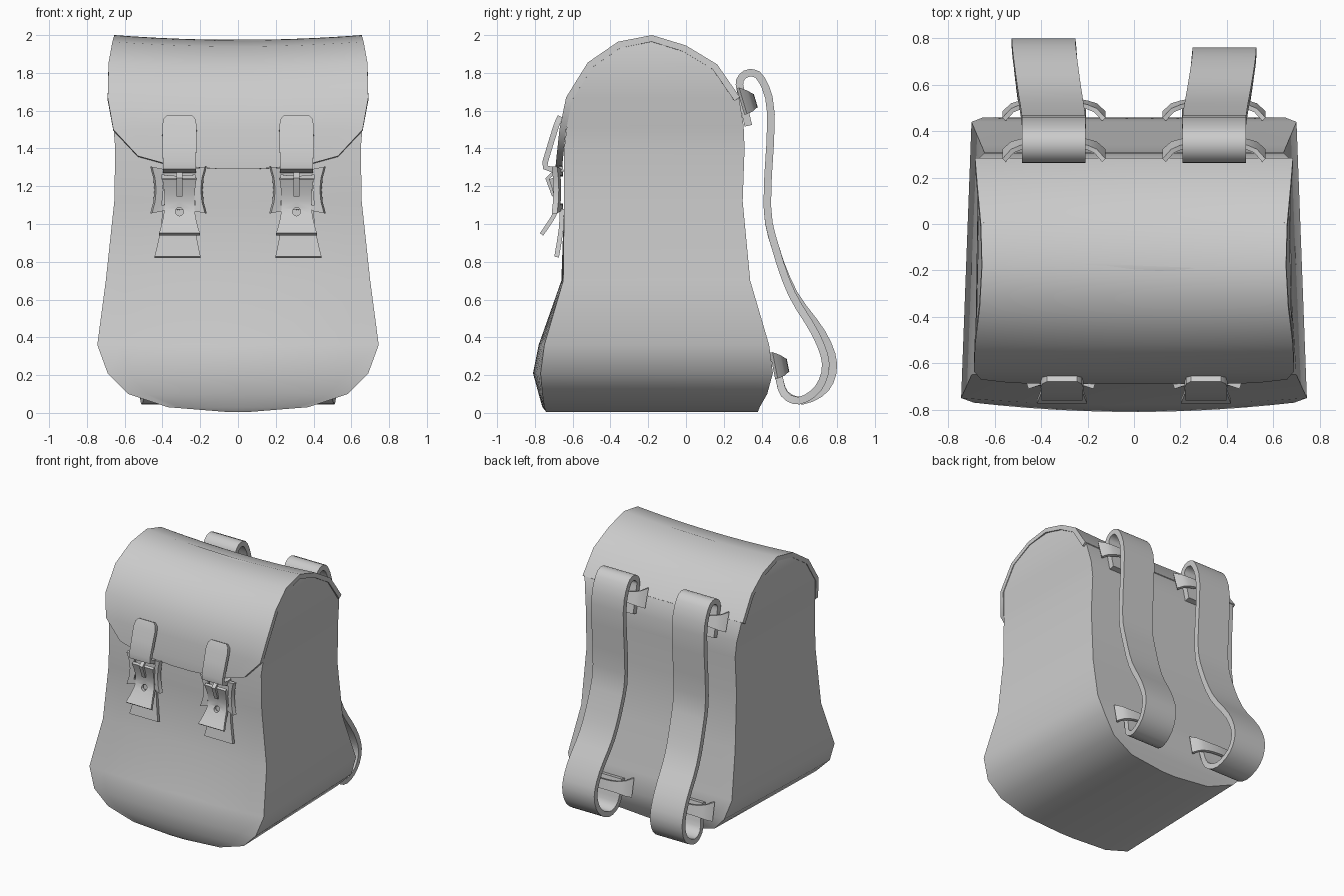
import bpy, bmesh, math
from mathutils import Vector

cube = bpy.data.objects.get("Cube")
if cube:
    bpy.data.objects.remove(cube, do_unlink=True)

canvas = bpy.data.materials.new("plain grey canvas")
canvas.use_nodes = True
GREY = (0.6, 0.6, 0.6, 1)
canvas.diffuse_color = GREY
canvas.node_tree.nodes["Principled BSDF"].inputs["Base Color"].default_value = GREY


def finish(name, bm, thickness=0, offset=0, angle=35):
    """Turn a bmesh into a shaded object, thickened if it is a sheet."""
    bmesh.ops.recalc_face_normals(bm, faces=bm.faces)
    mesh = bpy.data.meshes.new(name)
    bm.to_mesh(mesh)
    bm.free()
    obj = bpy.data.objects.new(name, mesh)
    bpy.context.collection.objects.link(obj)
    mesh.materials.append(canvas)
    bpy.ops.object.select_all(action='DESELECT')
    obj.select_set(True)
    bpy.context.view_layer.objects.active = obj
    if thickness:
        mod = obj.modifiers.new("thickness", 'SOLIDIFY')
        mod.thickness, mod.offset = thickness, offset
        bpy.ops.object.modifier_apply(modifier=mod.name)
    bpy.ops.object.shade_smooth_by_angle(angle=math.radians(angle))
    return obj


def loft(rows, closed=False):
    """Join rows of points with quads; closed rows also get end caps."""
    bm = bmesh.new()
    grid = [[bm.verts.new(p) for p in row] for row in rows]
    n = len(grid[0])
    for a, b in zip(grid, grid[1:]):
        for i in range(n if closed else n - 1):
            j = (i + 1) % n
            bm.faces.new((a[i], a[j], b[j], b[i]))
    if closed:
        bm.faces.new(grid[0])
        bm.faces.new(grid[-1])
    return bm


def ribbon(name, path, thickness):
    """Strip through (x, y, z, half width) stations, with its width along x."""
    rows = [[(x - w, y, z), (x, y, z), (x + w, y, z)] for x, y, z, w in path]
    return finish(name, loft(rows), thickness)


def smooth_path(points, steps=3):
    """Catmull-Rom resampling of a few control stations."""
    pts = [Vector(p) for p in points]
    pts = [2 * pts[0] - pts[1]] + pts + [2 * pts[-1] - pts[-2]]
    out = []
    for a, b, c, d in zip(pts, pts[1:], pts[2:], pts[3:]):
        for k in range(steps):
            t = k / steps
            out.append(0.5 * (2 * b + (c - a) * t + (2 * a - 5 * b + 4 * c - d) * t ** 2
                              + (3 * b - a - 3 * c + d) * t ** 3))
    return out + [pts[-2]]


US = [i / 6 - 1 for i in range(13)]

# Bag body: (height, half width, front y, back y, front bulge)
SECTIONS = [(0.005, 0.06, -0.74, 0.38, 0), (0.03, 0.37, -0.75, 0.39, 0.01),
            (0.10, 0.58, -0.76, 0.43, 0.02), (0.21, 0.69, -0.77, 0.46, 0.04),
            (0.36, 0.745, -0.75, 0.44, 0.03), (0.70, 0.70, -0.65, 0.34, 0.01),
            (1.12, 0.655, -0.645, 0.30, 0), (1.40, 0.65, -0.645, 0.31, 0),
            (1.52, 0.66, -0.63, 0.305, 0), (1.67, 0.685, -0.60, 0.28, 0),
            (1.84, 0.68, -0.49, 0.16, 0), (1.945, 0.66, -0.35, 0, 0),
            (1.985, 0.65, -0.20, -0.16, 0)]
rings = []
for z, w, front, back, bulge in SECTIONS:
    taper = 0.94 if z < 0.8 else 0.98
    sag = 0.025 * max(0, min(1, (z - 1.5) / 0.45))
    ring = [(u * w, front - bulge * (1 - u * u), z - sag * (1 - u * u)) for u in US]
    ring += [(u * w * taper, back, z - sag * (1 - u * u)) for u in reversed(US)]
    rings.append(ring)
finish("bag_body", loft(rings, closed=True))

# Flap: (half width, y, z) from the rounded front hem over the top to the back
FLAP = [(0.08, -0.69, 1.29), (0.35, -0.69, 1.31), (0.53, -0.685, 1.36),
        (0.66, -0.67, 1.50), (0.69, -0.635, 1.67), (0.685, -0.52, 1.855),
        (0.665, -0.36, 1.965), (0.655, -0.18, 2.0), (0.66, 0, 1.945),
        (0.675, 0.165, 1.845), (0.685, 0.285, 1.672)]
rows = []
for w, y, z in FLAP:
    sag = 0.025 * max(0, min(1, (z - 1.5) / 0.45))
    rows.append([(u * w, y, z - sag * (1 - u * u)) for u in US])
flap_bm = loft(rows)
bmesh.ops.recalc_face_normals(flap_bm, faces=flap_bm.faces)
outward = sum((f.normal.z for f in flap_bm.faces)) > 0
finish("flap", flap_bm, 0.035, -1 if outward else 1)


def clasp(name, x, y, z, tilt):
    """Arched cross bar with flared ends, holding a strap to the back."""
    rows = []
    for u in US:
        half = 0.035 + 0.035 * abs(u) ** 3
        arch = 0.065 * (1 - u * u) ** 0.5
        rows.append([(x + 0.215 * u, y + arch - s * half * tilt, z + s * half) for s in (-1, 1)])
    finish(name, loft(rows), 0.02)


def frame(name, x, y, z):
    """Square buckle frame with pinched sides."""
    loops = []
    for size, pinch in ((0.145, 0.022), (0.095, 0.01)):
        loop = []
        for k in range(4):
            a = k * math.pi / 2
            for t in (-1, -0.5, 0, 0.5):
                r = size - pinch * (1 - t * t)
                px, pz = r * math.cos(a) - t * size * math.sin(a), r * math.sin(a) + t * size * math.cos(a)
                loop.append((x + px, y - 1.5 * px * px, z + 0.85 * pz))
        loops.append(loop + loop[:1])
    bm = loft(loops)
    bmesh.ops.remove_doubles(bm, verts=bm.verts, dist=0.0005)
    finish(name, bm, 0.03)


for side, s in (("left", 1), ("right", -1)):
    # Shoulder strap, hanging a little further out on the right
    reach = 0.0 if s > 0 else 0.04
    path = [(0.345, 0.33, 1.52), (0.345, 0.295, 1.68), (0.345, 0.285, 1.76), (0.345, 0.335, 1.80),
            (0.345, 0.40, 1.765), (0.345, 0.45, 1.58), (0.345, 0.43, 1.10), (0.35, 0.475, 0.87),
            (0.365, 0.56, 0.63), (0.385, 0.685, 0.42), (0.39, 0.74, 0.26), (0.385, 0.70, 0.13),
            (0.375, 0.60, 0.065), (0.36, 0.52, 0.10), (0.345, 0.49, 0.20), (0.345, 0.47, 0.30)]
    stations = [(s * x, y + reach * max(0, min(1, (y - 0.5) / 0.2)), z, 0.137) for x, y, z in path]
    ribbon(side + "_shoulder_strap", smooth_path(stations), 0.04)
    clasp(side + "_upper_clasp", s * 0.345, 0.295, 1.65, 0.3)
    clasp(side + "_lower_clasp", s * 0.345, 0.465, 0.25, 0.2)

    # Closing tab on the flap, rounded at the top and folded under at the hem
    x = s * 0.31
    tab = [(x, -0.665, 1.57, 0.065), (x, -0.675, 1.55, 0.085), (x, -0.69, 1.51, 0.092),
           (x, -0.715, 1.43, 0.09), (x, -0.745, 1.33, 0.088), (x, -0.745, 1.30, 0.088),
           (x, -0.70, 1.285, 0.088), (x, -0.65, 1.29, 0.085)]
    ribbon(side + "_flap_tab", tab, 0.03)

    # Buckle: frame, pin, pierced tongue and the loose strap end behind it
    frame(side + "_buckle_frame", s * 0.315, -0.665, 1.18)
    ribbon(side + "_buckle_pin", [(x, -0.69, 1.28, 0.015), (x, -0.735, 1.24, 0.015),
                                  (x, -0.70, 1.15, 0.015)], 0.02)
    tongue = ribbon(side + "_buckle_tongue",
                    smooth_path([(x, -0.715, 1.24, 0.09), (x, -0.69, 1.16, 0.08),
                                 (x, -0.685, 1.08, 0.08), (x, -0.72, 1.01, 0.09),
                                 (x, -0.765, 0.945, 0.108)], 2), 0.022)
    ribbon(side + "_strap_end", [(s * 0.315, -0.655, 1.08, 0.085), (s * 0.317, -0.66, 0.98, 0.09),
                                 (s * 0.319, -0.672, 0.90, 0.105),
                                 (s * 0.32, -0.685, 0.825, 0.122)], 0.025)

    # Hidden cutter for the eyelet
    bpy.ops.mesh.primitive_cylinder_add(vertices=12, radius=0.022, depth=0.2,
                                        location=(x, -0.70, 1.065), rotation=(math.pi / 2, 0, 0))
    cutter = bpy.context.object
    cutter.name = side + "_eyelet_cutter"
    cut = tongue.modifiers.new("eyelet", 'BOOLEAN')
    cut.object, cut.operation = cutter, 'DIFFERENCE'
    bpy.context.view_layer.objects.active = tongue
    bpy.ops.object.modifier_apply(modifier=cut.name)
    bpy.data.objects.remove(cutter, do_unlink=True)
